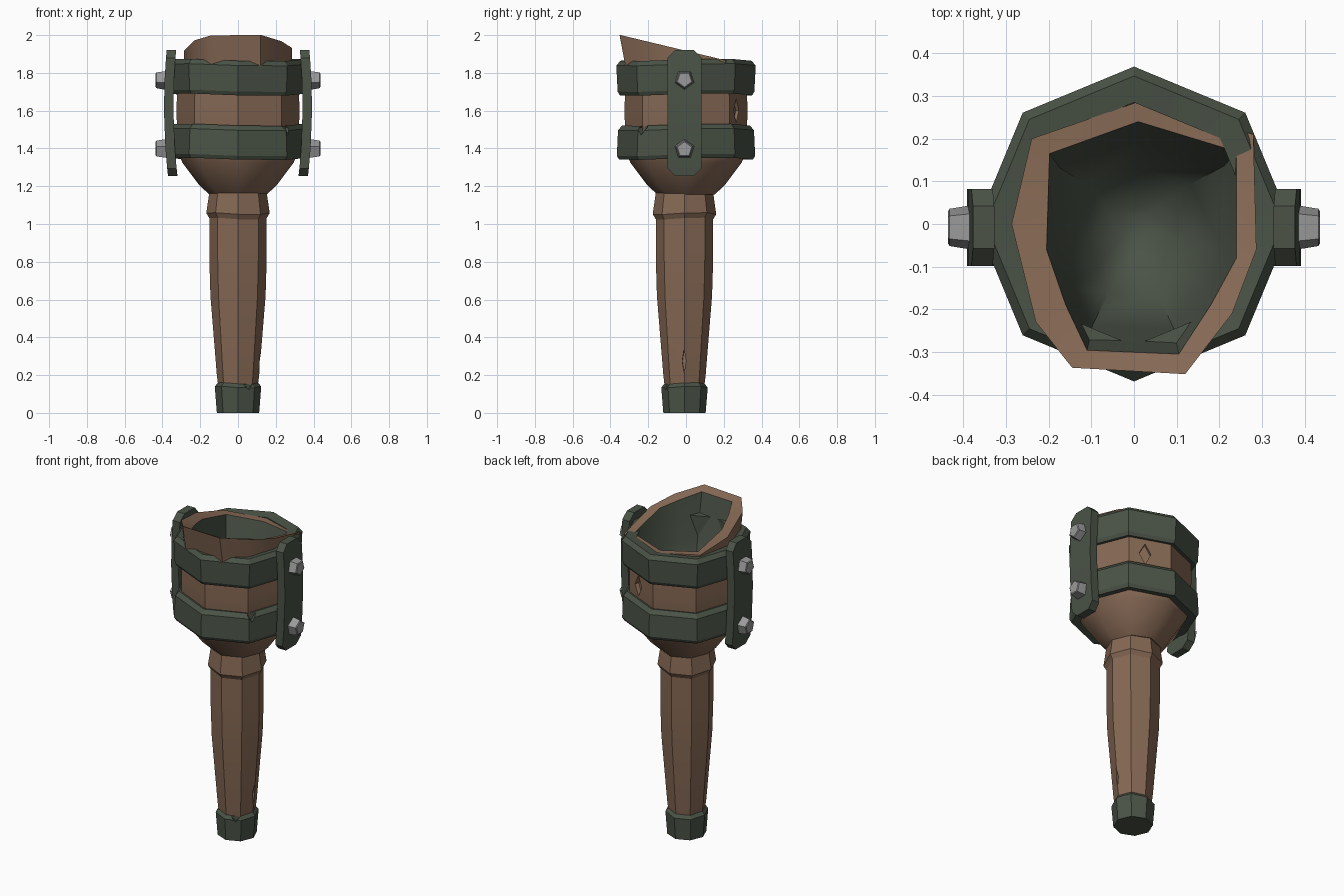
import bpy, bmesh, math
from mathutils import Vector, Matrix

if "Cube" in bpy.data.objects:
    bpy.data.objects.remove(bpy.data.objects["Cube"])


def material(name, rgb):
    m = bpy.data.materials.new(name)
    m.diffuse_color = (*rgb, 1)
    m.use_nodes = True
    m.node_tree.nodes["Principled BSDF"].inputs["Base Color"].default_value = m.diffuse_color
    return m


WOOD = material("brown wood", (0.235, 0.138, 0.088))
GREEN = material("dark green leather", (0.069, 0.086, 0.062))
METAL = material("grey metal", (0.32, 0.32, 0.32))


def finish(name, bm, mats, angle=40):
    bmesh.ops.recalc_face_normals(bm, faces=bm.faces)
    mesh = bpy.data.meshes.new(name)
    bm.to_mesh(mesh)
    bm.free()
    for m in mats:
        mesh.materials.append(m)
    ob = bpy.data.objects.new(name, mesh)
    bpy.context.collection.objects.link(ob)
    bpy.ops.object.select_all(action='DESELECT')
    ob.select_set(True)
    bpy.context.view_layer.objects.active = ob
    if angle:
        bpy.ops.object.shade_smooth_by_angle(angle=math.radians(angle))
    return ob


def loft(name, rings, mats, cap=(True, True), loop=False, inner_from=None, angle=40):
    """Skin successive rings of points; rings past inner_from use the second material."""
    bm = bmesh.new()
    vs = [[bm.verts.new(p) for p in r] for r in rings]
    n = len(rings[0])
    for k in range(len(vs) if loop else len(vs) - 1):
        a, b = vs[k], vs[(k + 1) % len(vs)]
        for i in range(n):
            j = (i + 1) % n
            f = bm.faces.new((a[i], a[j], b[j], b[i]))
            f.material_index = int(inner_from is not None and k >= inner_from)
    if not loop:
        if cap[0]:
            bm.faces.new(vs[0])
        if cap[1]:
            f = bm.faces.new(vs[-1])
            f.material_index = int(inner_from is not None)
    return finish(name, bm, mats, angle)


def ring(r, z, y=0.0, n=8, wobble=0.0):
    return [(r * math.cos(t), y + r * math.sin(t), z + wobble * math.sin(2 * t + 0.6))
            for t in (math.tau * i / n for i in range(n))]


def notch(target, deg, r, z, width, height, depth):
    """Cut a diamond-shaped nick into a part at the given angle and height."""
    bm = bmesh.new()
    bmesh.ops.create_cube(bm, size=1)
    for v in bm.verts:
        v.co = Matrix.Rotation(math.pi / 4, 3, 'X') @ v.co
        v.co = Vector((v.co.x * depth * 2, v.co.y * width / 1.414, v.co.z * height / 1.414))
    bm.transform(Matrix.Rotation(math.radians(deg), 4, 'Z') @ Matrix.Translation((r, 0, z)))
    cutter = finish("nick_cutter", bm, [target.data.materials[0]], 0)
    mod = target.modifiers.new("nick", 'BOOLEAN')
    mod.operation, mod.solver, mod.object = 'DIFFERENCE', 'EXACT', cutter
    bpy.context.view_layer.objects.active = target
    bpy.ops.object.modifier_apply(modifier="nick")
    bpy.data.objects.remove(cutter)


# Tapered wooden shaft with a crack on its right side
shaft = loft("shaft", [ring(r, z, -0.008) for r, z in
             ((0.10, 0.10), (0.112, 0.20), (0.146, 0.62), (0.152, 0.82), (0.152, 1.06))], [WOOD])
notch(shaft, -5, 0.118, 0.275, 0.02, 0.13, 0.02)

# Foot cap
cap = loft("foot_cap", [ring(r, z, -0.008, wobble=w) for r, z, w in
           ((0.112, 0, 0), (0.123, 0.137, 0.005), (0.104, 0.16, 0.005))], [GREEN], angle=30)
notch(cap, -62, 0.122, 0.15, 0.05, 0.06, 0.015)

# Collar where the shaft meets the socket
loft("collar", [ring(r, z, -0.008, wobble=w) for r, z, w in
     ((0.15, 1.025, 0.006), (0.168, 1.055, 0.006), (0.152, 1.165, 0))], [WOOD], angle=25)

# Rounded socket body
body = loft("socket_body", [ring(r, z) for r, z in
            ((0.15, 1.155), (0.205, 1.205), (0.295, 1.325), (0.322, 1.40),
             (0.325, 1.60), (0.322, 1.80))], [WOOD], cap=(True, False))

# Slanted open rim with a hollow, lined interior
outer = [(0.287, -0.06), (0.28, 0.21), (0.02, 0.29), (-0.24, 0.20), (-0.287, 0.0),
         (-0.23, -0.23), (-0.145, -0.337), (0.12, -0.352), (0.23, -0.21)]
inner = [(0.24, -0.08), (0.24, 0.17), (0.01, 0.24), (-0.198, 0.165), (-0.205, -0.06),
         (-0.16, -0.19), (-0.11, -0.296), (0.105, -0.305), (0.18, -0.19)]


def rim_z(x, y):
    return 1.917 - 0.24 * y


loft("socket_rim", [
    [(x * 0.98, y * (0.86 if y < 0 else 1), 1.74) for x, y in outer],
    [(x, y, rim_z(x, y)) for x, y in outer],
    [(x, y, rim_z(x, y) - 0.012) for x, y in inner],
    [(x * 0.88, y * 0.8, 1.70) for x, y in inner],
    [(x * 0.55, y * 0.55, 1.47) for x, y in inner],
    [(x * 0.15, y * 0.15, 1.40) for x, y in inner],
], [WOOD, GREEN], cap=(False, True), inner_from=2, angle=50)


# Two wrapped bands
def band(name, z0, z1, r0, r1):
    prof = ((0.29, z0 + 0.012), (r0 - 0.012, z0), (r0, z0 + 0.02),
            (r1, z1 - 0.025), (r1 - 0.022, z1), (0.285, z1 - 0.01))
    return loft(name, [ring(r, z, wobble=0.007) for r, z in prof], [GREEN], loop=True, angle=25)


upper = band("upper_band", 1.685, 1.868, 0.362, 0.369)
lower = band("lower_band", 1.345, 1.525, 0.366, 0.36)
notch(lower, -125, 0.345, 1.345, 0.09, 0.07, 0.05)
notch(lower, -42, 0.35, 1.51, 0.05, 0.08, 0.03)
notch(body, 62, 0.305, 1.60, 0.07, 0.13, 0.025)


# Side plates, bowed, with clipped corners, and their five-sided bolts
def side_plate(name, s):
    y0, y1, z0, z1, c = -0.098, 0.082, 1.255, 1.92, 0.04
    half = [(y0 + c, z0), (y0, z0 + c), (y0, 1.40), (y0, 1.60), (y0, 1.76), (y0, z1 - c), (y0 + c, z1)]
    pts = half + [(y0 + y1 - y, z) for y, z in reversed(half)]

    def x(z, t):
        return s * (t - 0.16 * (z - 1.62) ** 2)
    bm = bmesh.new()
    rows = [[bm.verts.new((x(z, t), y, z)) for y, z in pts] for t in (0.342, 0.392)]
    n = len(pts)
    for i in range(n):
        bm.faces.new((rows[0][i], rows[0][(i + 1) % n], rows[1][(i + 1) % n], rows[1][i]))
    for r in rows:
        for k in range(6):
            bm.faces.new((r[k], r[k + 1], r[n - 2 - k], r[n - 1 - k]))
    finish(name, bm, [GREEN], 25)


def bolt(name, s, z, turn):
    rings = [[(s * x, -0.008 + r * math.sin(a), z + r * math.cos(a))
              for a in (turn + math.tau * i / 5 for i in range(5))]
             for x, r in ((0.36, 0.054), (0.385, 0.054), (0.432, 0.046), (0.436, 0.04))]
    loft(name, rings, [METAL], angle=20)


for side, s in (("left", -1), ("right", 1)):
    side_plate(side + "_plate", s)
    bolt(side + "_upper_bolt", s, 1.765, math.pi)
    bolt(side + "_lower_bolt", s, 1.395, 0)
